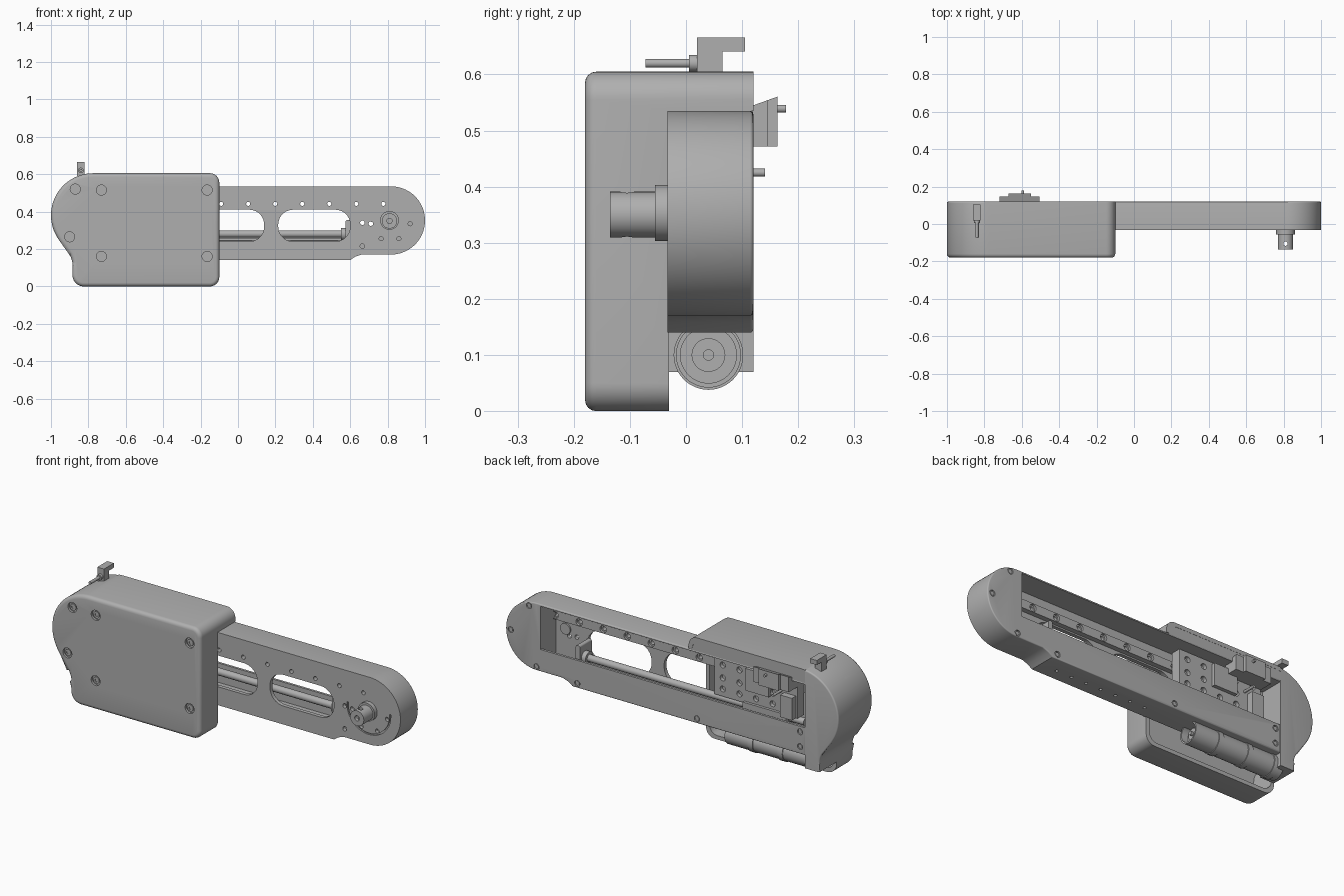
import bpy, bmesh, math
from mathutils import Matrix, Vector

if "Cube" in bpy.data.objects:
    bpy.data.objects.remove(bpy.data.objects["Cube"], do_unlink=True)

grey = bpy.data.materials.new("machined_grey")
grey.use_nodes = True
grey.diffuse_color = (0.43, 0.43, 0.43, 1)
grey.node_tree.nodes["Principled BSDF"].inputs["Base Color"].default_value = (0.43, 0.43, 0.43, 1)


# ---------- helpers ----------
def finish(name, bm):
    bmesh.ops.recalc_face_normals(bm, faces=bm.faces)
    mesh = bpy.data.meshes.new(name)
    bm.to_mesh(mesh)
    bm.free()
    mesh.materials.append(grey)
    obj = bpy.data.objects.new(name, mesh)
    bpy.context.collection.objects.link(obj)
    return obj


def arc(cx, cz, r, start, end, steps=10):
    angles = [math.radians(start + (end - start) * i / steps) for i in range(steps + 1)]
    return [(cx + r * math.cos(a), cz + r * math.sin(a)) for a in angles]


def prism(name, outline, y0, y1, front=0, back=0):
    """Extrude an x-z outline along y, optionally rounding its front or back rim."""
    bm = bmesh.new()
    face = bm.faces.new([bm.verts.new((x, y0, z)) for x, z in outline])
    new = bmesh.ops.extrude_face_region(bm, geom=[face])["geom"]
    for v in new:
        if isinstance(v, bmesh.types.BMVert):
            v.co.y = y1
    for y, size in ((y0, front), (y1, back)):
        if size:
            rim = [e for e in bm.edges if all(abs(v.co.y - y) < 1e-5 for v in e.verts)]
            bmesh.ops.bevel(bm, geom=rim, offset=size, segments=4, profile=0.5, affect="EDGES")
    return finish(name, bm)


def box(name, x0, x1, y0, y1, z0, z1):
    return prism(name, [(x0, z0), (x1, z0), (x1, z1), (x0, z1)], y0, y1)


def cylinder(name, r, start, end, sides=32):
    a, b = Vector(start), Vector(end)
    turn = (b - a).to_track_quat("Z", "Y").to_matrix().to_4x4()
    bm = bmesh.new()
    bmesh.ops.create_cone(bm, cap_ends=True, segments=sides, radius1=r, radius2=r,
                          depth=(b - a).length, matrix=Matrix.Translation((a + b) / 2) @ turn)
    return finish(name, bm)


def pin(name, x, z, r, y0, y1, sides=24):
    return cylinder(name, r, (x, y0, z), (x, y1, z), sides)


def boolean(obj, cutter, operation="DIFFERENCE"):
    mod = obj.modifiers.new("cut", "BOOLEAN")
    mod.operation, mod.solver, mod.object = operation, "EXACT", cutter
    bpy.context.view_layer.objects.active = obj
    bpy.ops.object.modifier_apply(modifier=mod.name)
    bpy.data.objects.remove(cutter, do_unlink=True)


def slot(x0, x1, z0, z1, r, y0, y1):
    pts = (arc(x0 + r, z0 + r, r, 180, 270) + arc(x1 - r, z0 + r, r, 270, 360)
           + arc(x1 - r, z1 - r, r, 0, 90) + arc(x0 + r, z1 - r, r, 90, 180))
    return prism("cutter", pts, y0, y1)


# ---------- gear housing: rounded hollow shell ----------
outline = (arc(-0.775, 0.38, 0.225, 90, 215, 24) + arc(-0.985, 0.114, 0.1, 35, 0)
           + arc(-0.825, 0.06, 0.06, 180, 270) + arc(-0.15, 0.05, 0.05, 270, 360)
           + arc(-0.15, 0.555, 0.05, 0, 90))
inner = [(-0.55 + (x + 0.55) * 0.955, 0.3 + (z - 0.3) * 0.93) for x, z in outline]
housing = prism("gear_housing", outline, -0.18, 0.12, front=0.02)
boolean(housing, prism("cutter", inner, -0.16, 0.2))
boolean(housing, box("cutter", -1.1, 0.1, -0.03, 0.2, -0.1, 0.535))
boolean(housing, box("cutter", -1.1, -0.8, -0.03, 0.2, 0.4, 1))
box("housing_top_backing", -0.8, -0.115, 0.105, 0.119, 0.53, 0.59)
for i, (x, z) in enumerate([(-0.87, 0.52), (-0.73, 0.515), (-0.165, 0.515),
                            (-0.9, 0.265), (-0.73, 0.16), (-0.165, 0.16)]):
    boolean(housing, pin("cutter", x, z, 0.027, -0.2, -0.168))
    head = pin(f"housing_screw_{i}", x, z, 0.018, -0.17, -0.175)
    boolean(head, pin("cutter", x, z, 0.009, -0.2, -0.171, 6))

# ---------- rear end cap ----------
cap = prism("end_cap", outline, -0.03, 0.12, back=0.008)
boolean(cap, box("cutter", -1.1, -0.8, -0.1, 0.2, 0.07, 1), "INTERSECT")

# ---------- arm: hollow beam with a rounded tip ----------
arm_outline = ([(-0.8, 0.14), (0.6, 0.14), (0.625, 0.158), (0.66, 0.17)]
               + arc(0.8175, 0.3525, 0.1825, 270, 450, 36) + [(-0.8, 0.535)])
arm = prism("arm_beam", arm_outline, -0.033, 0.12, back=0.006)
boolean(arm, box("cutter", -0.9, 0.79, -0.012, 0.107, 0.185, 0.525))
boolean(arm, box("cutter", -0.9, 0.79, 0.09, 0.2, 0.29, 0.525))
for x in (-0.245, 0.215):
    boolean(arm, slot(x, x + 0.385, 0.24, 0.41, 0.08, -0.1, 0.03))

# Rail along the inside, with through holes
rail = box("guide_rail", -0.75, 0.785, -0.012, 0.015, 0.418, 0.465)
for i in range(-1, 7):
    x = -0.09 + 0.1445 * i
    boolean(arm, pin("cutter", x, 0.441, 0.011, -0.1, 0.03))
    boolean(rail, pin("cutter", x, 0.441, 0.011, -0.1, 0.03))
    boolean(rail, pin("cutter", x, 0.441, 0.019, 0.003, 0.03))
for x, z in [(0.665, 0.34), (0.71, 0.335), (0.665, 0.215)]:
    boolean(arm, pin("cutter", x, z, 0.012, -0.1, 0.03))
for x, z in [(0.765, 0.255), (0.86, 0.255), (0.92, 0.335)]:
    boolean(arm, pin("cutter", x, z, 0.011, -0.1, -0.015))

# Curved groove around the output shaft
band = arc(0.81, 0.355, 0.132, 175, 365, 30) + arc(0.81, 0.355, 0.124, 365, 175, 30)
boolean(arm, prism("cutter", band, -0.1, -0.025))

# Screws around the back rim, and row of holes below
for i, (x, z) in enumerate([(0.86, 0.51), (0.97, 0.35), (0.815, 0.19), (0.57, 0.165),
                            (-0.15, 0.165), (-0.77, 0.26), (-0.77, 0.18)]):
    boolean(arm, pin("cutter", x, z, 0.016, 0.113, 0.2))
    pin(f"back_screw_{i}", x, z, 0.011, 0.11, 0.118)
for i in range(7):
    x = 0.5 - 0.09 * i
    boolean(arm, cylinder("cutter", 0.008, (x, 0.03, 0.1), (x, 0.03, 0.155), 16))

# ---------- output shaft ----------
flange = pin("shaft_flange", 0.81, 0.353, 0.05, -0.055, -0.03, 40)
shaft = pin("output_shaft", 0.81, 0.35, 0.041, -0.135, -0.05, 40)
boolean(shaft, pin("cutter", 0.81, 0.35, 0.014, -0.2, -0.09))
boolean(shaft, cylinder("cutter", 0.012, (0.81, -0.105, 0.2), (0.81, -0.105, 0.5)))
pin("inner_hub", 0.73, 0.37, 0.03, -0.013, -0.004)

# ---------- drive rod and its bearing ----------
cylinder("drive_rod", 0.019, (-0.75, 0.045, 0.28), (0.59, 0.045, 0.28))
cylinder("guide_rod", 0.008, (-0.75, 0.075, 0.25), (0.59, 0.075, 0.25), 16)
bearing = slot(0.575, 0.6, 0.235, 0.355, 0.01, -0.012, 0.09)
bearing.name = "rod_bearing"
cylinder("bearing_collar", 0.033, (0.55, 0.045, 0.28), (0.58, 0.045, 0.28))

# ---------- carriage ----------
plate = box("carriage_plate", -0.72, -0.22, 0.015, 0.07, 0.3, 0.51)
for x in (-0.27, -0.37, -0.47, -0.57, -0.67):
    for z in (0.34, 0.4, 0.47):
        boolean(plate, pin("cutter", x, z, 0.016, 0.05, 0.1))
box("carriage_clamp", -0.56, -0.42, 0.07, 0.09, 0.38, 0.5)
box("carriage_side_block", -0.71, -0.64, 0.07, 0.105, 0.3, 0.42)
box("carriage_nut", -0.66, -0.4, 0.01, 0.085, 0.24, 0.31)
pin("carriage_pin", -0.62, 0.425, 0.007, 0.06, 0.141)


def wedge(name, x0, x1, depth):
    """Block with a sloping top, attached to the back of the carriage."""
    obj = box(name, x0, x1, 0.07, depth, 0.472, 0.545)
    for v in obj.data.vertices:
        if v.co.z > 0.5:
            v.co.z += (v.co.y - 0.12) * 0.36
    return obj


wedge("sensor_block", -0.67, -0.55, 0.163)
wedge("sensor_wings", -0.72, -0.505, 0.146)
pin("sensor_pin", -0.595, 0.539, 0.007, 0.15, 0.178)

# ---------- motor under the arm ----------
motor = cylinder("motor_body", 0.058, (-0.84, 0.04, 0.1), (-0.3, 0.04, 0.1), 48)
boolean(motor, cylinder("cutter", 0.05, (-0.34, 0.04, 0.1), (-0.2, 0.04, 0.1), 48))
cylinder("motor_boss", 0.03, (-0.36, 0.04, 0.1), (-0.325, 0.04, 0.1))
cylinder("motor_shaft", 0.01, (-0.36, 0.04, 0.1), (-0.31, 0.04, 0.1))
for x in (-0.44, -0.62, -0.78):
    cylinder("motor_collar", 0.062, (x - 0.03, 0.04, 0.1), (x, 0.04, 0.1), 48)

# ---------- bracket and screw on top ----------
bracket = box("top_bracket", -0.86, -0.82, 0.02, 0.105, 0.59, 0.666)
boolean(bracket, box("cutter", -0.9, -0.8, 0.065, 0.2, 0.5, 0.641))
pin("bracket_screw_head", -0.84, 0.62, 0.015, 0.005, 0.02)
pin("bracket_screw", -0.84, 0.62, 0.008, -0.072, 0.006, 16)

# ---------- shading ----------
bpy.ops.object.select_all(action="DESELECT")
for obj in bpy.context.collection.objects:
    if obj.type == "MESH" and grey.name in obj.data.materials:
        obj.select_set(True)
        bpy.context.view_layer.objects.active = obj
bpy.ops.object.shade_smooth_by_angle(angle=math.radians(30))
